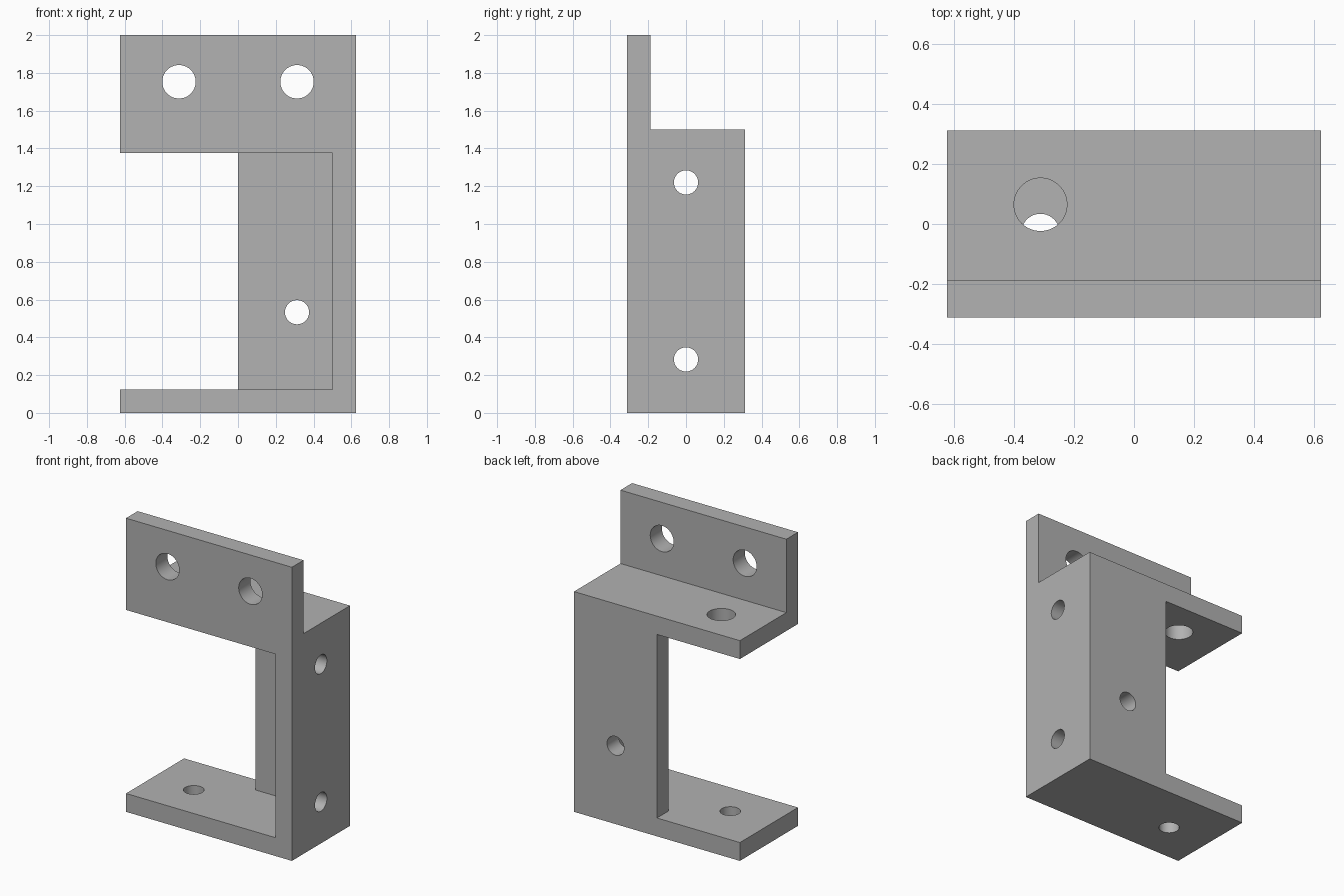
import bpy
from math import pi

cube = bpy.data.objects.get("Cube")
if cube:
    bpy.data.objects.remove(cube, do_unlink=True)

W, D, H = 0.625, 0.3125, 2.0    # half width, half depth, height
T = 0.125                       # plate thickness
DECK = 1.5                      # top of the upper plate
SMALL, LARGE = 0.064, 0.0885    # hole radii
OVER = 0.1                      # how far cutters reach past the body


def box(name, lo, hi):
    """Axis-aligned box between two corners."""
    bpy.ops.mesh.primitive_cube_add(size=1, location=[(a + b) / 2 for a, b in zip(lo, hi)])
    ob = bpy.context.object
    ob.name = name
    ob.scale = [b - a for a, b in zip(lo, hi)]
    bpy.ops.object.transform_apply(location=True, rotation=False, scale=True)
    return ob


def drill(name, centre, axis, radius):
    """Round cutter through one plate."""
    turn = {"x": (0, pi / 2, 0), "y": (pi / 2, 0, 0), "z": (0, 0, 0)}[axis]
    bpy.ops.mesh.primitive_cylinder_add(vertices=64, radius=radius, depth=3 * T,
                                        location=centre, rotation=turn)
    ob = bpy.context.object
    ob.name = name
    return ob


def cut(body, cutter):
    """Subtract the cutter from the body and discard it."""
    cutter.hide_render = True
    mod = body.modifiers.new(cutter.name, "BOOLEAN")
    mod.operation = "DIFFERENCE"
    mod.solver = "EXACT"
    mod.object = cutter
    bpy.context.view_layer.objects.active = body
    bpy.ops.object.modifier_apply(modifier=mod.name)
    bpy.data.objects.remove(cutter, do_unlink=True)


# Solid block that the bracket is cut from
bracket = box("mounting_bracket", (-W, -D, 0), (W, D, H))

# Space behind the upright tab
cut(bracket, box("tab_notch", (-W - OVER, -D + T, DECK), (W + OVER, D + OVER, H + OVER)))
# Front pocket between the plates, leaving the side wall and rear web
cut(bracket, box("front_pocket", (-W - OVER, -D - OVER, T), (W - T, D - T, DECK - T)))
# Opening beside the rear web
cut(bracket, box("rear_opening", (-W - OVER, -D - OVER, T), (0, D + OVER, DECK - T)))

# Screw holes: tab, side wall, rear web, upper and lower plates
HX = W / 2
for x in (-HX, HX):
    cut(bracket, drill("tab_hole", (x, -D + T / 2, 1.753), "y", LARGE))
for z in (0.283, 1.22):
    cut(bracket, drill("wall_hole", (W - T / 2, 0, z), "x", SMALL))
cut(bracket, drill("web_hole", (HX, D - T / 2, 0.533), "y", SMALL))
cut(bracket, drill("upper_plate_hole", (-HX, 0.065, DECK - T / 2), "z", LARGE))
cut(bracket, drill("lower_plate_hole", (-HX, -0.03, T / 2), "z", SMALL))

# Plain grey finish
grey = bpy.data.materials.new("plain_grey")
grey.use_nodes = True
colour = (0.445, 0.445, 0.445, 1)
grey.diffuse_color = colour
grey.node_tree.nodes["Principled BSDF"].inputs["Base Color"].default_value = colour
bracket.data.materials.clear()
bracket.data.materials.append(grey)

# Smooth hole walls, crisp edges
bpy.ops.object.select_all(action="DESELECT")
bracket.select_set(True)
bpy.context.view_layer.objects.active = bracket
bpy.ops.object.shade_smooth_by_angle(angle=pi / 6)
